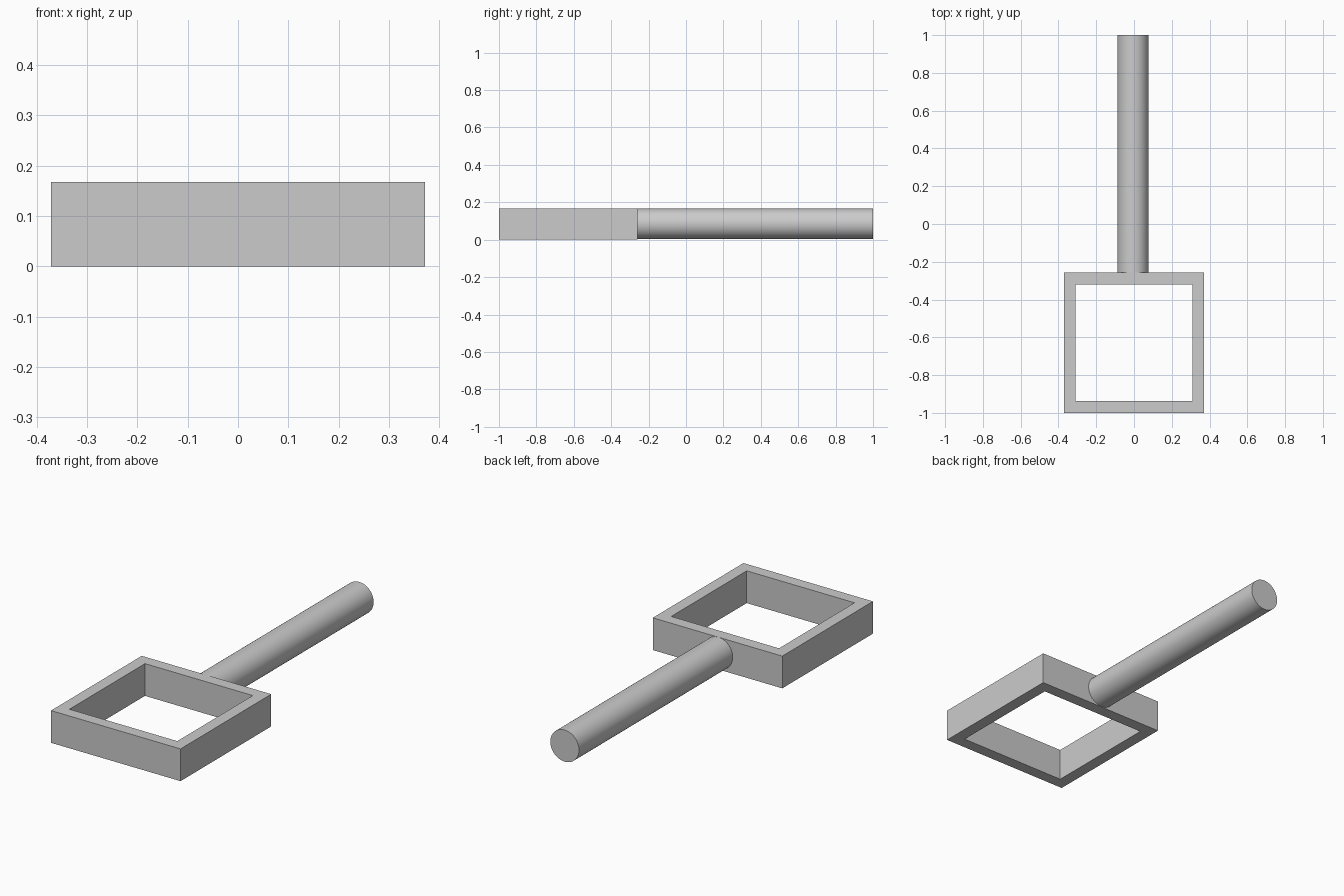
import bpy
import bmesh
from math import radians
from mathutils import Matrix

cube = bpy.data.objects.get("Cube")
if cube:
    bpy.data.objects.remove(cube, do_unlink=True)

grey = bpy.data.materials.new("plain grey")
grey.use_nodes = True
colour = (0.6, 0.6, 0.6, 1)
grey.diffuse_color = colour
grey.node_tree.nodes["Principled BSDF"].inputs["Base Color"].default_value = colour

HEIGHT = 0.167
HALF = 0.371
WALL = 0.062
FRAME_BACK = -1 + 2 * HALF


def add_object(name, bm):
    bmesh.ops.recalc_face_normals(bm, faces=bm.faces)
    mesh = bpy.data.meshes.new(name)
    bm.to_mesh(mesh)
    bm.free()
    mesh.materials.append(grey)
    obj = bpy.data.objects.new(name, mesh)
    bpy.context.collection.objects.link(obj)
    return obj


# Square open frame: four mitred walls
bm = bmesh.new()
rings = []
for half in (HALF, HALF - WALL):
    for z in (0, HEIGHT):
        rings.append([bm.verts.new((sx * half, sy * half - 1 + HALF, z))
                      for sx, sy in ((-1, -1), (1, -1), (1, 1), (-1, 1))])
outer_low, outer_top, inner_low, inner_top = rings
for a, b in ((outer_low, outer_top), (outer_top, inner_top),
             (inner_top, inner_low), (inner_low, outer_low)):
    for i in range(4):
        j = (i + 1) % 4
        bm.faces.new((a[i], a[j], b[j], b[i]))
add_object("square_frame", bm)

# Round handle running back from the frame
radius = 0.082
length = 1 - FRAME_BACK
bm = bmesh.new()
bmesh.ops.create_cone(
    bm, cap_ends=True, segments=64, radius1=radius, radius2=radius, depth=length,
    matrix=Matrix.Translation((-0.005, FRAME_BACK + length / 2, HEIGHT - radius))
    @ Matrix.Rotation(radians(90), 4, "X"))
handle = add_object("handle", bm)

bpy.ops.object.select_all(action="DESELECT")
handle.select_set(True)
bpy.context.view_layer.objects.active = handle
bpy.ops.object.shade_smooth_by_angle(angle=radians(30))
